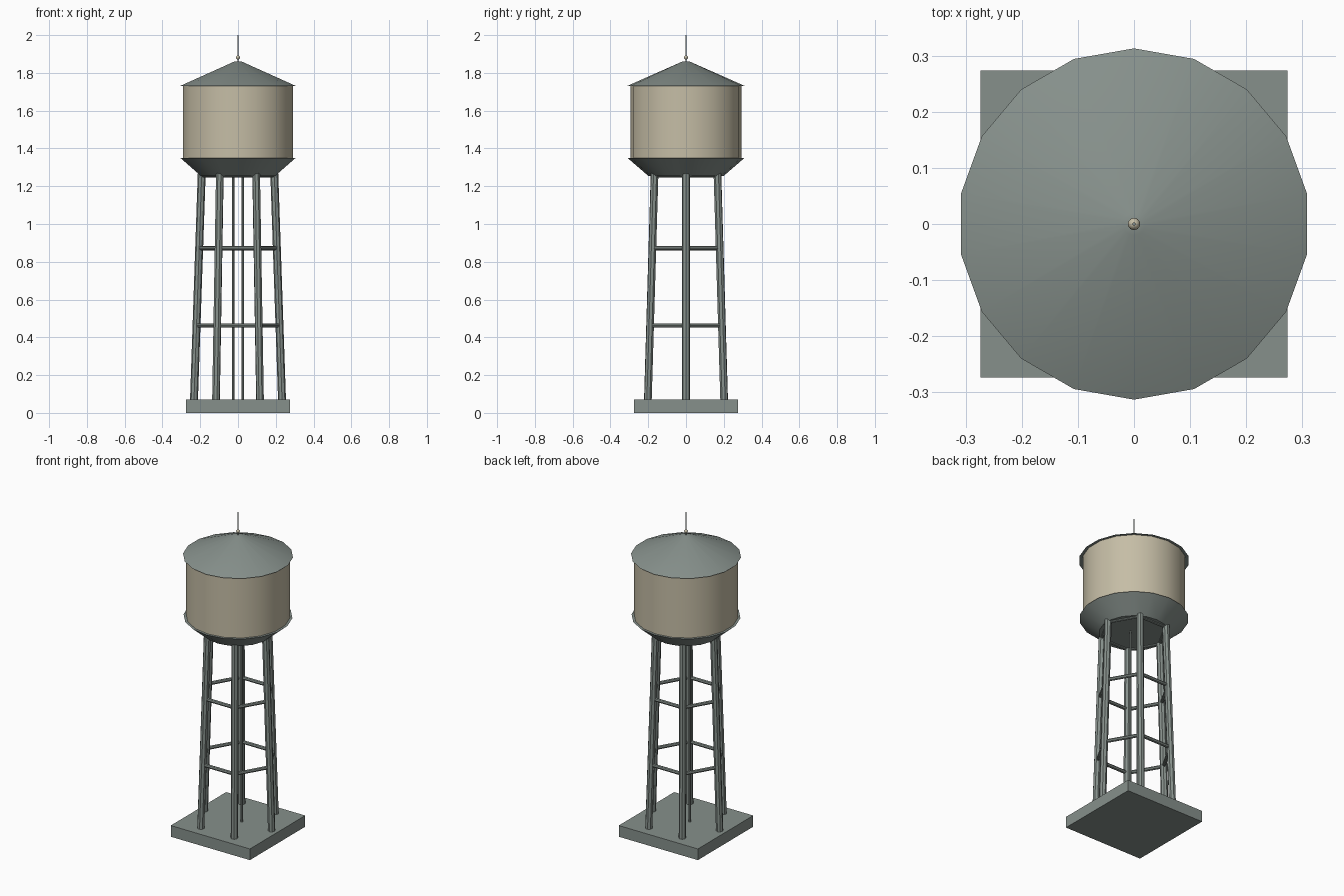
import bpy, bmesh, math
from mathutils import Vector

cube = bpy.data.objects.get("Cube")
if cube:
    bpy.data.objects.remove(cube, do_unlink=True)


def make_material(name, colour):
    mat = bpy.data.materials.new(name)
    mat.use_nodes = True
    mat.diffuse_color = (*colour, 1)
    mat.node_tree.nodes["Principled BSDF"].inputs["Base Color"].default_value = (*colour, 1)
    return mat


STEEL = make_material("grey green steel", (0.24, 0.28, 0.26))
TAN = make_material("tan paint", (0.56, 0.51, 0.38))


def finish(obj, name, mat, smooth=True):
    obj.name = name
    obj.data.name = name
    obj.data.materials.append(mat)
    if smooth:
        bpy.ops.object.shade_smooth_by_angle(angle=math.radians(35))
    return obj


def frustum(name, mat, r_low, r_high, z_low, z_high, sides=18):
    bpy.ops.mesh.primitive_cone_add(vertices=sides, radius1=r_low, radius2=r_high,
                                    depth=z_high - z_low,
                                    location=(0, 0, (z_low + z_high) / 2))
    return finish(bpy.context.object, name, mat)


def rod(name, mat, start, end, radius, sides=8):
    start, end = Vector(start), Vector(end)
    axis = end - start
    bpy.ops.mesh.primitive_cylinder_add(vertices=sides, radius=radius, depth=axis.length,
                                        location=(start + end) / 2)
    obj = bpy.context.object
    obj.rotation_mode = 'QUATERNION'
    obj.rotation_quaternion = axis.to_track_quat('Z', 'Y')
    return finish(obj, name, mat, sides > 6)


# Base slab
BASE_TOP, LEG_TOP = 0.07, 1.27
bpy.ops.mesh.primitive_cube_add(size=1, location=(0, 0, BASE_TOP / 2))
slab = bpy.context.object
slab.scale = (0.548, 0.548, BASE_TOP)
finish(slab, "base_slab", STEEL, False)


# Six leaning legs joined by horizontal braces
def leg_point(index, z):
    t = (z - BASE_TOP) / (LEG_TOP - BASE_TOP)
    r = 0.233 + (0.192 - 0.233) * t
    a = math.radians(60 * index)
    return (r * math.cos(a), r * math.sin(a), z)


for i in range(6):
    rod(f"leg_{i + 1}", STEEL, leg_point(i, BASE_TOP - 0.01), leg_point(i, LEG_TOP), 0.021)
    for level, z in (("lower", 0.463), ("middle", 0.872), ("upper", 1.258)):
        rod(f"{level}_brace_{i + 1}", STEEL, leg_point(i, z), leg_point(i + 1, z), 0.011)

# Pair of thin riser pipes in the middle
for side, x in (("right", -0.026), ("left", 0.026)):
    rod(f"{side}_riser_pipe", STEEL, (x, 0, BASE_TOP), (x, 0, 1.27), 0.007)

# Tank: funnel bottom, drum and conical roof
frustum("tank_funnel", STEEL, 0.2, 0.31, 1.255, 1.35)
frustum("tank_drum", TAN, 0.295, 0.295, 1.345, 1.735)
frustum("tank_roof", STEEL, 0.313, 0.02, 1.73, 1.86)

# Finial
bpy.ops.mesh.primitive_uv_sphere_add(segments=10, ring_count=6, radius=0.011, location=(0, 0, 1.882))
finish(bpy.context.object, "finial_ball", TAN)
rod("finial_spike", STEEL, (0, 0, 1.85), (0, 0, 2.0), 0.003, 6)
